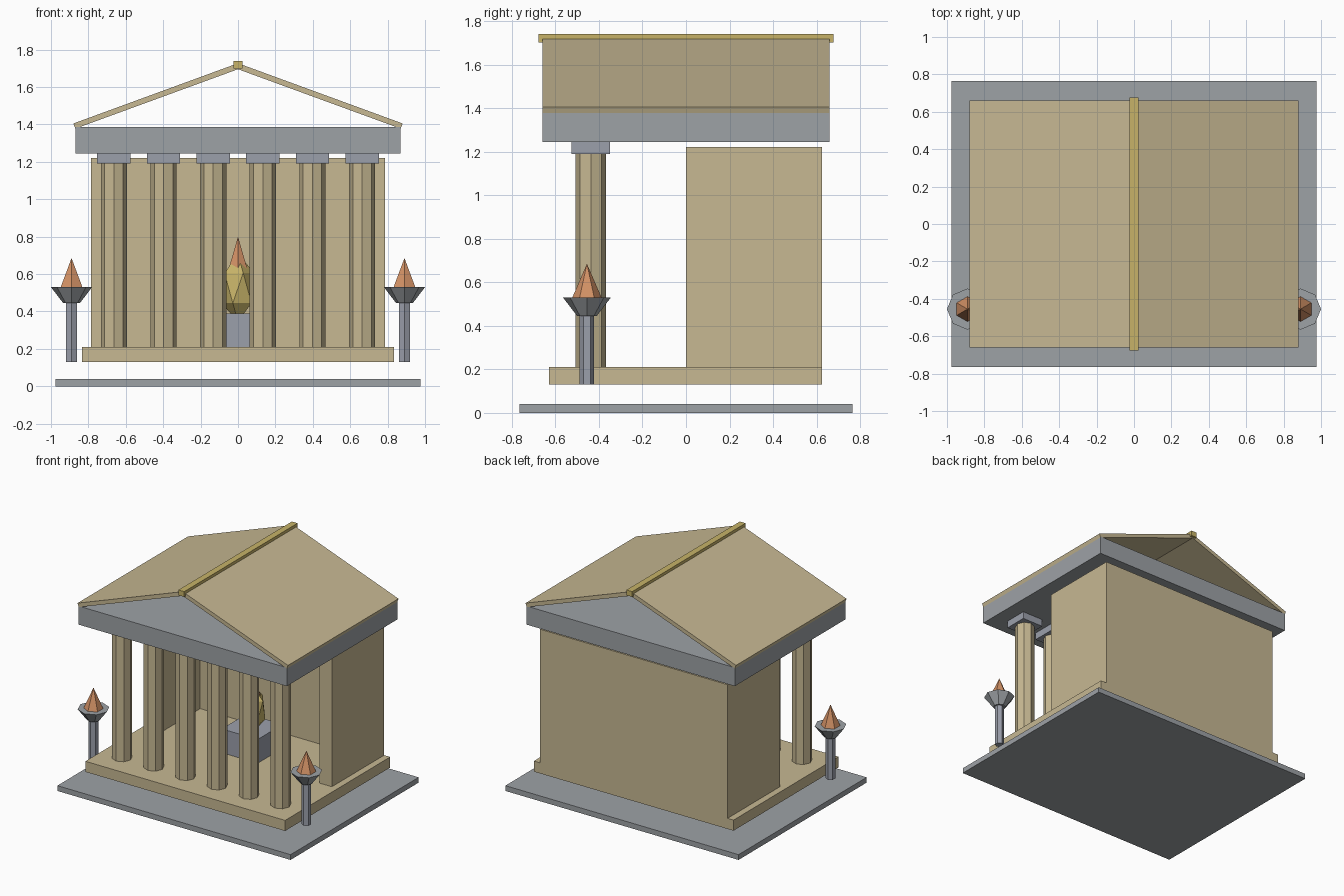
import bpy, bmesh
from mathutils import Matrix, Vector

cube = bpy.data.objects.get("Cube")
if cube:
    bpy.data.objects.remove(cube, do_unlink=True)


def material(name, rgb):
    m = bpy.data.materials.new(name)
    m.use_nodes = True
    color = (*rgb, 1.0)
    m.diffuse_color = color
    m.node_tree.nodes["Principled BSDF"].inputs["Base Color"].default_value = color
    return m


SAND = material("sandstone", (0.57, 0.48, 0.29))
GREY = material("grey stone", (0.34, 0.36, 0.38))
BLUE = material("blue grey stone", (0.33, 0.35, 0.41))
GOLD = material("gold", (0.57, 0.45, 0.14))
FIRE = material("flame orange", (0.64, 0.28, 0.13))


def finish(name, bm, mat):
    bmesh.ops.recalc_face_normals(bm, faces=bm.faces)
    mesh = bpy.data.meshes.new(name)
    bm.to_mesh(mesh)
    bm.free()
    mesh.materials.append(mat)
    obj = bpy.data.objects.new(name, mesh)
    bpy.context.collection.objects.link(obj)
    return obj


def box(name, mat, low, high):
    low, high = Vector(low), Vector(high)
    bm = bmesh.new()
    bmesh.ops.create_cube(bm, size=1, matrix=Matrix.Translation((low + high) / 2)
                          @ Matrix.Diagonal((*(high - low), 1)))
    return finish(name, bm, mat)


def cone(name, mat, x, y, bottom, top, r1, r2, sides):
    bm = bmesh.new()
    bmesh.ops.create_cone(bm, cap_ends=True, segments=sides, radius1=r1, radius2=r2,
                          depth=top - bottom,
                          matrix=Matrix.Translation((x, y, (bottom + top) / 2)))
    return finish(name, bm, mat)


def extrude_profile(name, mat, points, start, direction):
    bm = bmesh.new()
    face = bm.faces.new([bm.verts.new(Vector(p) + Vector(start)) for p in points])
    moved = bmesh.ops.extrude_face_region(bm, geom=[face])["geom"]
    bmesh.ops.translate(bm, vec=direction,
                        verts=[v for v in moved if isinstance(v, bmesh.types.BMVert)])
    return finish(name, bm, mat)


# Ground slab, raised floor and entablature
box("ground_slab", GREY, (-0.975, -0.765, 0), (0.975, 0.765, 0.04))
box("temple_floor", SAND, (-0.835, -0.63, 0.13), (0.835, 0.625, 0.21))
box("entablature", GREY, (-0.87, -0.66, 1.245), (0.87, 0.66, 1.385))

# Chamber walls, open at the front
outline = [(-0.785, 0), (-0.785, 0.625), (0.785, 0.625), (0.785, 0),
           (0.68, 0), (0.68, 0.52), (-0.68, 0.52), (-0.68, 0)]
extrude_profile("chamber_walls", SAND, [(x, y, 0) for x, y in outline],
                (0, 0, 0.21), (0, 0, 1.01))

# Row of columns with square capitals
for i in range(6):
    x = (i - 2.5) * 0.2655
    cone(f"column_{i + 1}", SAND, x, -0.437, 0.21, 1.19, 0.07, 0.07, 8)
    box(f"capital_{i + 1}", BLUE, (x - 0.089, -0.526, 1.19), (x + 0.089, -0.348, 1.245))

# Roof slabs and torches on both sides
for side, s in (("left", 1), ("right", -1)):
    slope = [(0.88, 1.405), (0, 1.727), (0, 1.695), (0.87, 1.377)]
    extrude_profile(f"{side}_roof", SAND, [(s * x, 0, z) for x, z in slope],
                    (0, -0.66, 0), (0, 1.32, 0))
    tx, ty = s * 0.89, -0.455
    cone(f"{side}_torch_pole", BLUE, tx, ty, 0.13, 0.445, 0.033, 0.033, 6)
    cone(f"{side}_torch_bowl", GREY, tx, ty, 0.445, 0.53, 0.045, 0.11, 8)
    cone(f"{side}_torch_flame", FIRE, tx, ty, 0.53, 0.685, 0.067, 0, 6)
box("roof_ridge", GOLD, (-0.024, -0.677, 1.7), (0.024, 0.677, 1.74))

# Altar with a faceted gold relic and its flame
box("altar", BLUE, (-0.15, 0.02, 0.21), (0.15, 0.32, 0.39))
bm = bmesh.new()
bmesh.ops.create_icosphere(bm, subdivisions=1, radius=0.1,
                           matrix=Matrix.Translation((0, 0.17, 0.525))
                           @ Matrix.Diagonal((1, 1, 1.8, 1)))
finish("gold_relic", bm, GOLD)
cone("altar_flame", FIRE, 0, 0.17, 0.62, 0.8, 0.06, 0, 6)
